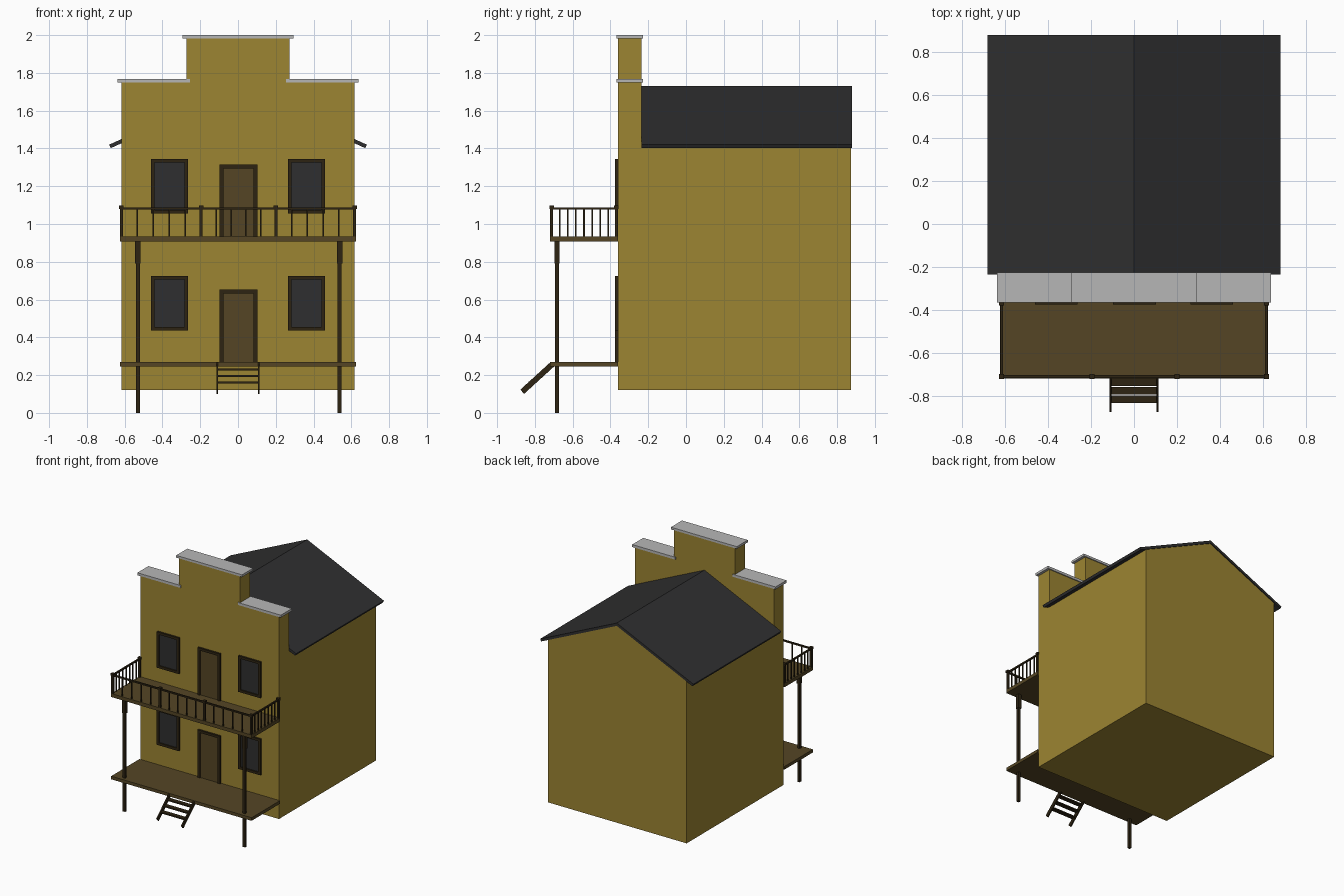
import bpy, bmesh, math
from mathutils import Matrix, Vector

if "Cube" in bpy.data.objects:
    bpy.data.objects.remove(bpy.data.objects["Cube"])


def mat(name, r, g, b):
    m = bpy.data.materials.new(name)
    m.diffuse_color = (r, g, b, 1)
    m.use_nodes = True
    m.node_tree.nodes["Principled BSDF"].inputs["Base Color"].default_value = m.diffuse_color
    return m


YELLOW = mat("ochre_wall", 0.335, 0.232, 0.032)
GREY = mat("pale_grey_cap", 0.47, 0.47, 0.47)
CHARCOAL = mat("charcoal", 0.028, 0.028, 0.029)
BROWN = mat("brown_wood", 0.089, 0.060, 0.018)
DARK = mat("dark_wood", 0.026, 0.017, 0.006)


def finish(name, bm, material):
    bmesh.ops.recalc_face_normals(bm, faces=bm.faces)
    me = bpy.data.meshes.new(name)
    bm.to_mesh(me)
    bm.free()
    me.materials.append(material)
    ob = bpy.data.objects.new(name, me)
    bpy.context.collection.objects.link(ob)
    return ob


def boxes(name, items, material):
    """One object from boxes given as (x0, x1, y0, y1, z0, z1)."""
    bm = bmesh.new()
    for x0, x1, y0, y1, z0, z1 in items:
        m = Matrix.Translation(((x0 + x1) / 2, (y0 + y1) / 2, (z0 + z1) / 2))
        m = m @ Matrix.Diagonal((x1 - x0, y1 - y0, z1 - z0, 1))
        bmesh.ops.create_cube(bm, size=1, matrix=m)
    return finish(name, bm, material)


def prism(name, pts, y0, y1, material):
    """Extrude an x-z profile along y."""
    bm = bmesh.new()
    f = bm.faces.new([bm.verts.new((x, y0, z)) for x, z in pts])
    ext = bmesh.ops.extrude_face_region(bm, geom=[f])
    verts = [v for v in ext["geom"] if isinstance(v, bmesh.types.BMVert)]
    bmesh.ops.translate(bm, verts=verts, vec=(0, y1 - y0, 0))
    return finish(name, bm, material)


def stick(x, y, w, z0, z1):
    return (x - w / 2, x + w / 2, y - w / 2, y + w / 2, z0, z1)


W = 0.617       # half width of the house
FRONT = -0.36   # front of the wall

# House body with gable, and stepped false front
prism("house_body", [(-W, 0.12), (W, 0.12), (W, 1.43), (0, 1.71), (-W, 1.43)],
      -0.24, 0.873, YELLOW)
prism("false_front", [(-W, 0.12), (W, 0.12), (W, 1.75), (0.272, 1.75), (0.272, 1.985),
                      (-0.272, 1.985), (-0.272, 1.75), (-W, 1.75)], FRONT, -0.235, YELLOW)

# Pale caps on the false front
boxes("front_caps", [(-0.293, 0.293, -0.367, -0.227, 1.982, 2.0),
                     (-0.638, -0.255, -0.367, -0.227, 1.748, 1.768),
                     (0.255, 0.638, -0.367, -0.227, 1.748, 1.768)], GREY)

# Pitched roof sheet
prism("roof", [(0, 1.73), (0.682, 1.42), (0.673, 1.402), (0, 1.707),
               (-0.673, 1.402), (-0.682, 1.42)], -0.236, 0.88, CHARCOAL)


# Framed windows and doors
def framed(name, x0, x1, z0, z1, panel, sill):
    t, y0 = 0.02, FRONT - 0.015
    bars = [(x0, x0 + t, y0, FRONT, z0, z1), (x1 - t, x1, y0, FRONT, z0, z1),
            (x0 + t, x1 - t, y0, FRONT, z1 - t, z1)]
    if sill:
        bars.append((x0 + t, x1 - t, y0, FRONT, z0, z0 + t))
    boxes(name + "_frame", bars, DARK)
    boxes(name + "_panel", [(x0 + t, x1 - t, FRONT - 0.006, FRONT,
                             z0 + (t if sill else 0), z1 - t)], panel)


for level, wz, d0, d1 in (("lower", 0.435, 0.27, 0.653), ("upper", 1.055, 0.935, 1.315)):
    for side, x0 in (("left", -0.461), ("right", 0.264)):
        framed(f"{level}_{side}_window", x0, x0 + 0.197, wz, wz + 0.29, CHARCOAL, True)
    framed(f"{level}_door", -0.097, 0.102, d0, d1, BROWN, False)

# Porch and balcony decks
boxes("porch_deck", [(-0.625, 0.625, -0.72, FRONT, 0.245, 0.27)], BROWN)
boxes("balcony_deck", [(-0.625, 0.625, -0.72, FRONT, 0.907, 0.935)], BROWN)

# Support posts with thicker heads
boxes("porch_posts", [b for x in (-0.53, 0.538) for b in
                      (stick(x, -0.683, 0.021, 0, 0.8), stick(x, -0.683, 0.028, 0.79, 0.908))],
      DARK)

# Balcony railing
RX, RY, TOP = 0.617, -0.711, 1.085
post_x = [-RX, -0.195, 0.2, RX]
posts = [(x, RY) for x in post_x] + [(-RX, -0.369), (RX, -0.369)]
boxes("railing_posts", [b for x, y in posts for b in
                        (stick(x, y, 0.016, 0.93, TOP), stick(x, y, 0.024, TOP - 0.006, 1.097))],
      DARK)
rails = [(-RX, RX, RY - 0.006, RY + 0.006, TOP - 0.009, TOP + 0.003)]
rails += [(s * RX - 0.006, s * RX + 0.006, RY, FRONT, TOP - 0.009, TOP + 0.003)
          for s in (-1, 1)]
boxes("railing_top", rails, DARK)
balusters = []
for a, b in zip(post_x, post_x[1:]):
    balusters += [stick(a + (b - a) * i / 5, RY, 0.008, 0.93, TOP) for i in range(1, 5)]
for s in (-1, 1):
    balusters += [stick(s * RX, RY + 0.342 * i / 8, 0.008, 0.93, TOP) for i in range(1, 8)]
boxes("railing_balusters", balusters, DARK)

# Steps: two sloping stringers and three treads
bm = bmesh.new()
a, b = Vector((0, -0.708, 0.257)), Vector((0, -0.867, 0.112))
d = b - a
tilt = Matrix.Rotation(math.atan2(d.z, d.y), 4, 'X')
for x in (-0.11, 0.11):
    m = Matrix.Translation((a + b) / 2 + Vector((x, 0, 0))) @ tilt
    bmesh.ops.create_cube(bm, size=1, matrix=m @ Matrix.Diagonal((0.01, d.length, 0.03, 1)))
finish("step_stringers", bm, DARK)
boxes("step_treads", [(-0.107, 0.107, y - 0.018, y + 0.018, z - 0.005, z + 0.005)
                      for y, z in ((-0.737, 0.23), (-0.777, 0.195), (-0.817, 0.16))], DARK)
